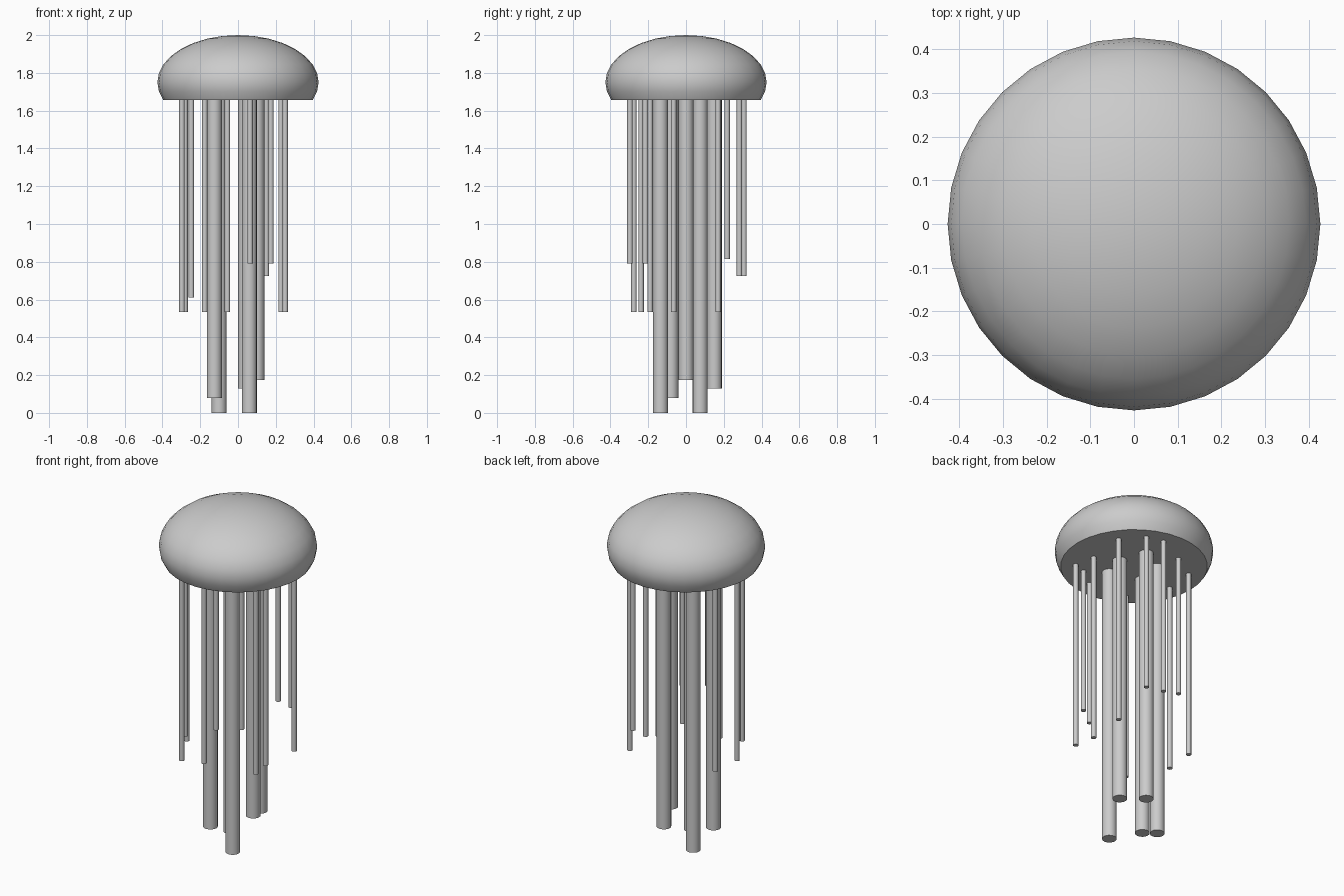
import bpy, bmesh, math

if "Cube" in bpy.data.objects:
    bpy.data.objects.remove(bpy.data.objects["Cube"])

FLOOR = 1.657   # height of the flat underside of the bell


def finish(name, bm, angle):
    mesh = bpy.data.meshes.new(name)
    bm.to_mesh(mesh)
    bm.free()
    obj = bpy.data.objects.new(name, mesh)
    bpy.context.collection.objects.link(obj)
    bpy.ops.object.select_all(action='DESELECT')
    obj.select_set(True)
    bpy.context.view_layer.objects.active = obj
    bpy.ops.object.shade_smooth_by_angle(angle=math.radians(angle))
    return obj


def strand(name, x, y, tip, radius, sides):
    bm = bmesh.new()
    bmesh.ops.create_cone(bm, cap_ends=True, segments=sides, radius1=radius,
                          radius2=radius, depth=FLOOR - tip)
    bmesh.ops.translate(bm, verts=bm.verts, vec=(x, y, (FLOOR + tip) / 2))
    return finish(name, bm, 50)


# Bell: squashed sphere, cut flat and closed underneath
bm = bmesh.new()
bmesh.ops.create_uvsphere(bm, u_segments=32, v_segments=16, radius=1)
for v in bm.verts:
    v.co = (v.co.x * 0.427, v.co.y * 0.427, 1.75 + v.co.z * 0.25)
cut = bmesh.ops.bisect_plane(bm, geom=bm.verts[:] + bm.edges[:] + bm.faces[:],
                             plane_co=(0, 0, FLOOR), plane_no=(0, 0, -1),
                             dist=0.001, clear_outer=True)
rim = [e for e in bm.edges if e.is_boundary]
bmesh.ops.holes_fill(bm, edges=rim, sides=0)
bmesh.ops.recalc_face_normals(bm, faces=bm.faces)
finish("bell", bm, 50)

# Thick inner arms: x, y, tip height
arms = [(0.10, 0, 0.175), (0.04, 0.15, 0.13), (-0.10, 0.075, 0),
        (-0.125, -0.08, 0.08), (0.06, -0.135, 0)]
for i, (x, y, tip) in enumerate(arms):
    strand(f"inner_arm_{i + 1}", x, y, tip, 0.04, 16)

# Thin outer tentacles: x, y, tip height
tentacles = [(0.25, -0.19, 0.535), (0.174, -0.215, 0.79), (0.064, -0.297, 0.79),
             (0.228, -0.066, 0.535), (0.25, 0.17, 0.535), (0.15, 0.283, 0.725),
             (0.05, 0.307, 0.725), (-0.297, -0.055, 0.535), (-0.13, 0.218, 0.815),
             (-0.28, 0.124, 0.535), (-0.176, -0.276, 0.535),
             (-0.056, -0.238, 0.535), (-0.247, -0.14, 0.61)]
for i, (x, y, tip) in enumerate(tentacles):
    strand(f"outer_tentacle_{i + 1}", x, y, tip, 0.0145, 12)
